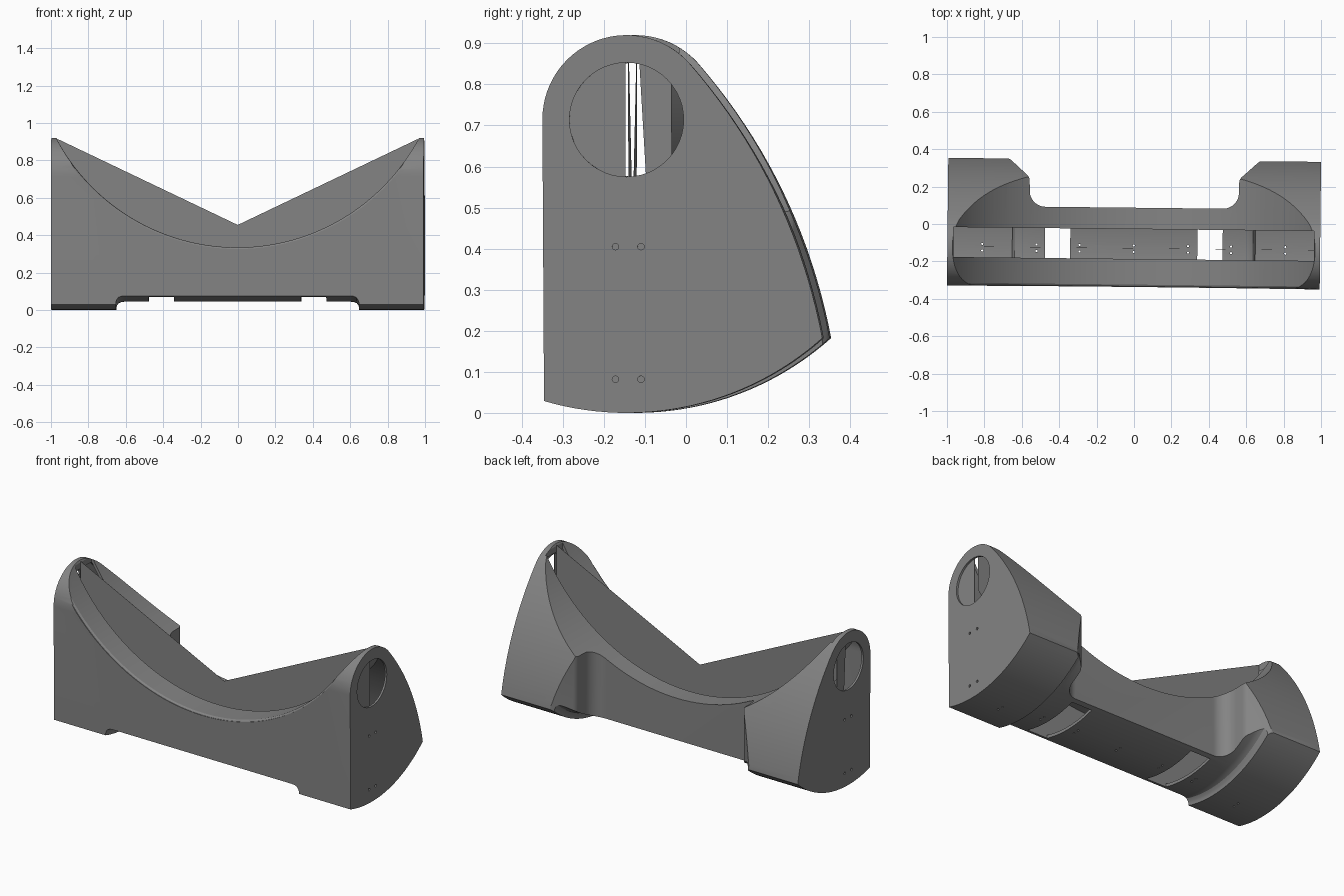
import bpy, bmesh, math
from mathutils import Vector

if "Cube" in bpy.data.objects:
    bpy.data.objects.remove(bpy.data.objects["Cube"])

CY, CZ = -0.134, 0.715          # pivot shared by rounded top, side holes and base arc
L = 0.9965                      # half length
T = 0.018                       # shell thickness


def mesh_object(name, bm):
    bmesh.ops.recalc_face_normals(bm, faces=bm.faces)
    me = bpy.data.meshes.new(name)
    bm.to_mesh(me)
    bm.free()
    ob = bpy.data.objects.new(name, me)
    bpy.context.collection.objects.link(ob)
    return ob


def prism(name, pts, axis, a, b):
    """Extrude a 2D outline along x, y or z from a to b."""
    put = {'x': lambda p, t: (t, p[0], p[1]),
           'y': lambda p, t: (p[0], t, p[1]),
           'z': lambda p, t: (p[0], p[1], t)}[axis]
    bm = bmesh.new()
    lo = [bm.verts.new(put(p, a)) for p in pts]
    hi = [bm.verts.new(put(p, b)) for p in pts]
    bm.faces.new(lo)
    bm.faces.new(hi)
    n = len(pts)
    for i in range(n):
        bm.faces.new((lo[i], lo[(i + 1) % n], hi[(i + 1) % n], hi[i]))
    return mesh_object(name, bm)


def revolve(name, profile, put, n):
    """Spin a closed profile of (position, radius) into a ring."""
    bm = bmesh.new()
    rings = [[bm.verts.new(put(t, r * math.cos(k * math.tau / n), r * math.sin(k * math.tau / n)))
              for t, r in profile] for k in range(n)]
    m = len(profile)
    for k in range(n):
        A, B = rings[k], rings[(k + 1) % n]
        for i in range(m):
            bm.faces.new((A[i], A[(i + 1) % m], B[(i + 1) % m], B[i]))
    return mesh_object(name, bm)


def arc(cx, cy, r, a0, a1, n):
    return [(cx + r * math.cos(math.radians(a0 + (a1 - a0) * i / n)),
             cy + r * math.sin(math.radians(a0 + (a1 - a0) * i / n))) for i in range(n + 1)]


def box_pts(x0, x1, y0, y1):
    return [(x0, y0), (x1, y0), (x1, y1), (x0, y1)]


def cut(ob, cutter):
    cutter.hide_render = True
    mod = ob.modifiers.new("cut", 'BOOLEAN')
    mod.operation = 'DIFFERENCE'
    mod.solver = 'EXACT'
    mod.object = cutter
    bpy.context.view_layer.objects.active = ob
    bpy.ops.object.modifier_apply(modifier=mod.name)
    bpy.data.objects.remove(cutter)


def solid(name, o, length):
    """Outer form of the cradle, inset by o on every side."""
    # Side outline: rounded top, bowed back, base arc
    top = arc(CY, CZ, 0.205 - o, 180, 42, 28)
    p0, p2 = Vector(top[-1]), Vector((0.343 - 1.094 * o, 0.182 + 0.362 * o))
    mid = (p0 + p2) / 2 + Vector((0.089, 0.0452))
    back = [tuple((1 - t) ** 2 * p0 + 2 * t * (1 - t) * mid + t * t * p2)
            for t in [i / 20 for i in range(1, 20)]]
    r = 0.715 - o
    end = -90 - math.degrees(math.asin((0.201 - o) / r))
    base = arc(CY, CZ, r, math.degrees(math.atan2(p2.y - CZ, p2.x - CY)), end, 28)
    ob = prism(name, top + back + base, 'x', -length, length)
    # Long round cradle cut with a soft front rim
    R = 1.097 + o
    flare = [(-0.5, R + 0.009), (-0.334, R + 0.009), (-0.331, R + 0.004), (-0.324, R),
             (0.5, R), (0.5, 0.1), (-0.5, 0.1)]
    cut(ob, revolve("cradle_cutter", flare, lambda t, u, v: (u, t, 1.432 + v), 160))
    # Recess behind the middle, filleted in plan
    side = [(0.70 + o, 0.5)] + arc(0.69 + o, 0.295, 0.05, 95, 138, 5)
    side += arc(0.605 + o, 0.225, 0.045, 140, 180, 5)
    side += arc(0.475 + o, 0.171 - o, 0.084, 0, -90, 12)
    cut(ob, prism("back_cutter", side + [(-x, y) for x, y in reversed(side)], 'z', -0.5, 1.5))
    # Raised underside between the two feet
    half = [(0.65, 0.9), (0.65, 0.705 - o), (0.645, 0.69 - o), (0.636, 0.678 - o),
            (0.62, 0.672 - o), (0.60, 0.67 - o)]
    cut(ob, revolve("underside_cutter", half + [(-x, q) for x, q in reversed(half)],
                    lambda t, u, v: (t, CY + u, CZ + v), 180))
    return ob


# Hollow body with a slot running along the cradle
body = solid("cradle_body", 0, L)
cut(body, solid("cavity_cutter", T, 0.984))
cut(body, prism("slot_cutter", box_pts(-0.964, 0.964, -0.187, -0.027), 'z', 0.2, 1.3))

parts = [body]
for s in (-1, 1):
    # Floor window
    a, b = sorted((s * 0.34, s * 0.475))
    cut(body, prism("window_cutter", box_pts(a, b, -0.312, 0.06), 'z', -0.2, 0.15))
    # Round side opening
    a, b = sorted((s * 0.975, s * 1.1))
    cut(body, prism("side_hole_cutter", arc(CY, CZ - 0.001, 0.139, 0, 352.5, 47), 'x', a, b))
    # Screw holes in the end faces
    for y in (-0.161, -0.099):
        for z in (0.405, 0.082):
            a, b = sorted((s * 0.988, s * 1.1))
            cut(body, prism("screw_cutter", arc(y, z, 0.008, 0, 330, 11), 'x', a, b))
    # Inner plate closing half of the side opening
    a, b = sorted((s * 0.982, s * 0.985))
    if s > 0:
        pts = arc(CY, CZ - 0.001, 0.1395, 91, 269, 30)
    else:
        pts = arc(CY, CZ - 0.001, 0.1395, 48, 86, 8)
        pts += [(-0.108, CZ - 0.139)] + arc(CY, CZ - 0.001, 0.1395, -78, -48, 8)
    parts.append(prism("opening_plate", pts, 'x', a, b))

# Screw holes through the floor
for x in (-0.81, -0.52, -0.29, 0, 0.29, 0.52, 0.81):
    for y in (-0.15, -0.115):
        cut(body, prism("floor_screw_cutter", arc(x, y, 0.006, 0, 315, 7), 'z', -0.1, 0.15))

# Thin V-shaped sheet standing in the slot
low = [(x, 1.432 - math.sqrt(1.23 ** 2 - x * x))
       for x in [0.964 - 1.928 * i / 48 for i in range(49)]]
parts.append(prism("v_sheet", [(-0.964, 0.915), (0, 0.455), (0.964, 0.915)] + low,
                   'y', -0.1303, -0.1297))

# Dark grey, smooth shading and the slight turn of the whole piece
grey = bpy.data.materials.new("dark_grey")
grey.diffuse_color = (0.23, 0.23, 0.23, 1)
grey.use_nodes = True
grey.node_tree.nodes["Principled BSDF"].inputs["Base Color"].default_value = grey.diffuse_color
for ob in parts:
    ob.data.materials.clear()
    ob.data.materials.append(grey)
    bpy.ops.object.select_all(action='DESELECT')
    ob.select_set(True)
    bpy.context.view_layer.objects.active = ob
    bpy.ops.object.shade_smooth_by_angle(angle=math.radians(28))
    ob.rotation_euler.z = -0.0108
